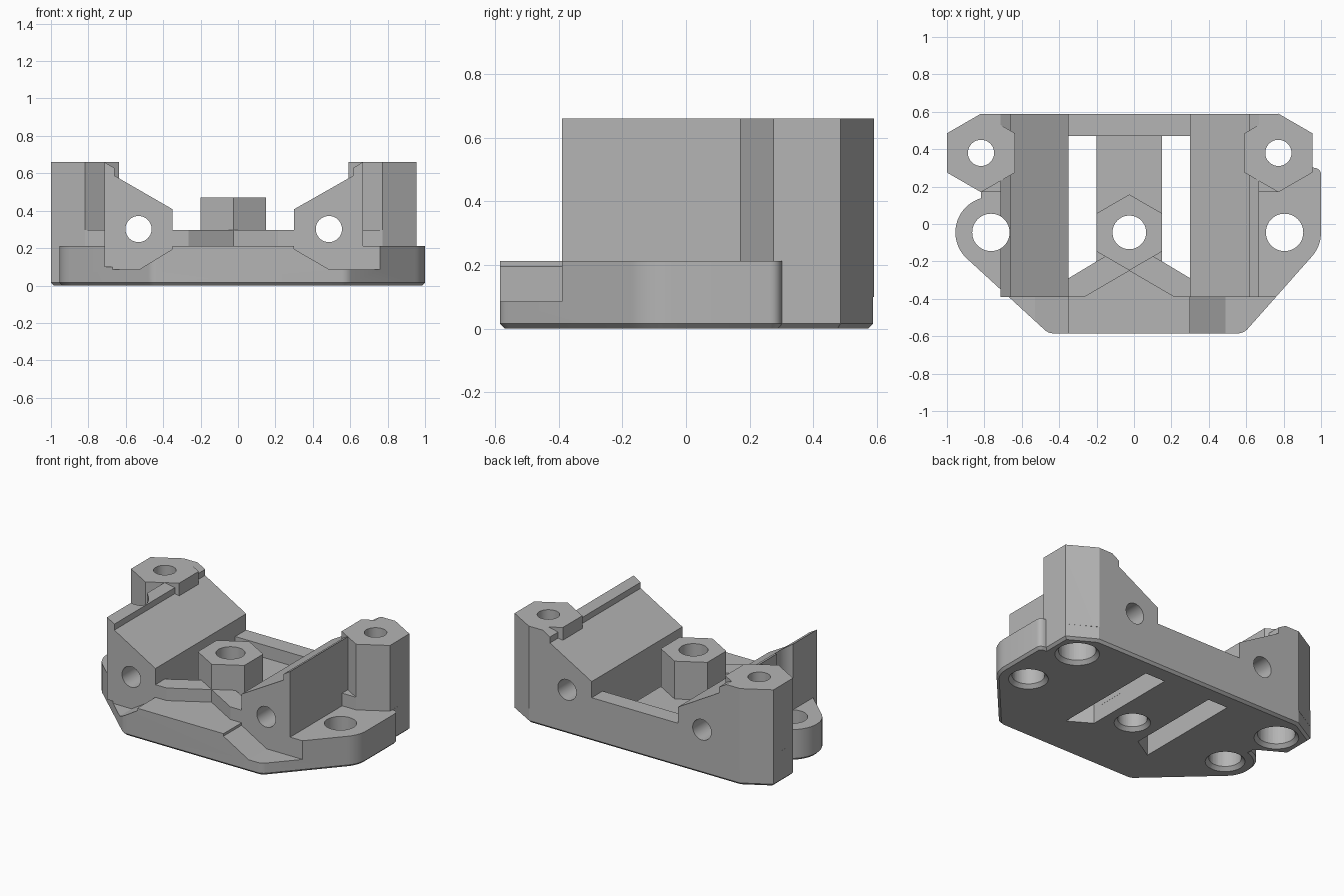
import bpy, bmesh
from math import sin, cos, radians
from mathutils import Matrix

old = bpy.data.objects.get("Cube")
if old:
    bpy.data.objects.remove(old, do_unlink=True)

grey = bpy.data.materials.new("plain grey")
grey.use_nodes = True
colour = (0.46, 0.46, 0.46, 1)
grey.diffuse_color = colour
grey.node_tree.nodes["Principled BSDF"].inputs["Base Color"].default_value = colour


def finish(name, bm):
    bmesh.ops.recalc_face_normals(bm, faces=bm.faces)
    mesh = bpy.data.meshes.new(name)
    bm.to_mesh(mesh)
    bm.free()
    mesh.materials.append(grey)
    ob = bpy.data.objects.new(name, mesh)
    bpy.context.collection.objects.link(ob)
    return ob


def prism(name, pts, lo, hi, axis="z", chamfer=0):
    """Extrude a 2D outline along z, or an x-z outline along y."""
    bm = bmesh.new()
    place = (lambda a, b: (a, b, lo)) if axis == "z" else (lambda a, b: (a, lo, b))
    face = bm.faces.new([bm.verts.new(place(*p)) for p in pts])
    out = bmesh.ops.extrude_face_region(bm, geom=[face])
    step = (0, 0, hi - lo) if axis == "z" else (0, hi - lo, 0)
    bmesh.ops.translate(bm, verts=[g for g in out["geom"] if isinstance(g, bmesh.types.BMVert)], vec=step)
    if chamfer:
        rim = [e for e in bm.edges if all(abs(v.co.z - lo) < 1e-5 for v in e.verts)]
        bmesh.ops.bevel(bm, geom=rim, offset=chamfer, segments=1, affect="EDGES")
    return finish(name, bm)


def box(name, x0, x1, y0, y1, z0, z1):
    return prism(name, [(x0, y0), (x1, y0), (x1, y1), (x0, y1)], z0, z1)


def cone(name, x, y, z0, z1, r0, r1):
    bm = bmesh.new()
    bmesh.ops.create_cone(bm, cap_ends=True, segments=48, radius1=r0, radius2=r1, depth=z1 - z0,
                          matrix=Matrix.Translation((x, y, (z0 + z1) / 2)))
    return finish(name, bm)


def arc(x, y, r, a0, a1, n):
    return [(x + r * cos(radians(a0 + (a1 - a0) * i / n)),
             y + r * sin(radians(a0 + (a1 - a0) * i / n))) for i in range(n + 1)]


def hexagon(x, y, r):
    return arc(x, y, r, 30, 330, 5)


def combine(target, other, operation):
    mod = target.modifiers.new("join", "BOOLEAN")
    mod.operation = operation
    mod.solver = "EXACT"
    mod.object = other
    bpy.context.view_layer.objects.active = target
    bpy.ops.object.modifier_apply(modifier=mod.name)
    bpy.data.objects.remove(other, do_unlink=True)


ears = [(-0.765, -0.045), (0.805, -0.045)]
posts = [(-0.818, 0.38), (0.772, 0.38)]
MID = -0.025
BACK, FRONT = 0.588, -0.39

# Base plate with rounded ears and a chamfered underside
outline = (arc(-0.43, -0.515, 0.07, 225, 270, 4) + arc(0.555, -0.515, 0.07, 270, 315, 4)
           + arc(*ears[1], 0.195, -45, 0, 8) + arc(0.965, 0.265, 0.035, 0, 75, 4)
           + [(0.954, 0.302), (0.954, 0.485), (0.772, BACK), (-0.818, BACK),
              (-1, 0.485), (-1, 0.275), (-0.818, 0.17)]
           + arc(*ears[0], 0.19, 106, 225, 20))
body = prism("bracket_body", outline, 0, 0.212, chamfer=0.016)

# Front pockets: low floor with a ramp up to the middle
for s, inner, foot, outer in ((-1, -0.35, -0.53, -1.1), (1, 0.30, 0.49, 1.1)):
    pocket = [(inner, 0.4), (inner, 0.195), (foot, 0.085), (outer, 0.085), (outer, 0.4)]
    combine(body, prism("pocket_cutter", pocket, -0.8, FRONT, "y"), "DIFFERENCE")

# Long slots either side of the tongue
for edge, side in ((-0.35, -0.2), (0.30, 0.15)):
    slot = [(edge, 0.47), (edge, -0.29), (side, -0.2), (side, 0.47)]
    combine(body, prism("slot_cutter", slot, -0.2, 0.5), "DIFFERENCE")

# Sloped rails with a thin raised lip on the outer edge
for outer, lip, inner in ((-0.715, -0.66, -0.35), (0.667, 0.615, 0.30)):
    rail = [(outer, 0.1), (outer, 0.66), (lip, 0.628), (lip, 0.587), (inner, 0.408), (inner, 0.1)]
    combine(body, prism("rail", rail, FRONT, BACK, "y"), "UNION")

# Back wall and the low webs between rails and posts
combine(body, box("back_wall", -0.4, 0.35, 0.47, BACK, 0.1, 0.298), "UNION")
combine(body, box("left_web", -0.818, -0.68, 0.17, 0.5, 0.1, 0.298), "UNION")
combine(body, box("right_web", 0.64, 0.772, 0.17, 0.5, 0.1, 0.298), "UNION")

# Diagonal arms from the middle post to the rails
for s, edge in ((-1, -0.37), (1, 0.32)):
    arm = [(edge, -0.302), (MID + s * 0.175, -0.2), (MID, -0.1), (MID, -0.25),
           (MID + s * 0.24, FRONT), (edge, FRONT)]
    combine(body, prism("arm", arm, 0.1, 0.298), "UNION")

# Hexagonal posts, and the corner fill behind the tall ones
combine(body, prism("middle_post", hexagon(MID, -0.045, 0.203), 0.1, 0.47), "UNION")
for x, y in posts:
    combine(body, prism("tall_post", hexagon(x, y, 0.21), 0.1, 0.66), "UNION")
for x0, x1, lip in ((-0.818, -0.68, -0.715), (0.772, 0.64, 0.667)):
    fill = [(x0, 0.4), (x0, BACK), (x1, BACK), (x1, 0.4)]
    top = 0.62
    combine(body, prism("corner_fill", fill, 0.1, top), "UNION")
    cap = [(x0, 0.45), (x0, BACK), (lip, BACK), (lip, 0.45)]
    combine(body, prism("corner_cap", cap, 0.3, 0.66), "UNION")

# Vertical holes with countersunk rims underneath
drills = [(p, 0.1) for p in ears] + [(p, 0.07) for p in posts] + [((MID, -0.045), 0.09)]
for (x, y), r in drills:
    combine(body, cone("hole_cutter", x, y, -0.2, 0.9, r, r), "DIFFERENCE")
    if r < 0.08:
        r = 0.115
        combine(body, cone("counterbore_cutter", x, y, -0.2, 0.15, r, r), "DIFFERENCE")
    combine(body, cone("countersink_cutter", x, y, -0.02, 0.025, r + 0.04, r - 0.001), "DIFFERENCE")

# Horizontal screw holes through the rails
for x in (-0.532, 0.486):
    cutter = prism("screw_hole_cutter", arc(x, 0.302, 0.07, 0, 352.5, 47), -0.9, 0.9, "y")
    combine(body, cutter, "DIFFERENCE")

# Crisp edges, smooth curves
bpy.ops.object.select_all(action="DESELECT")
body.select_set(True)
bpy.context.view_layer.objects.active = body
bpy.ops.object.shade_smooth_by_angle(angle=radians(25))
